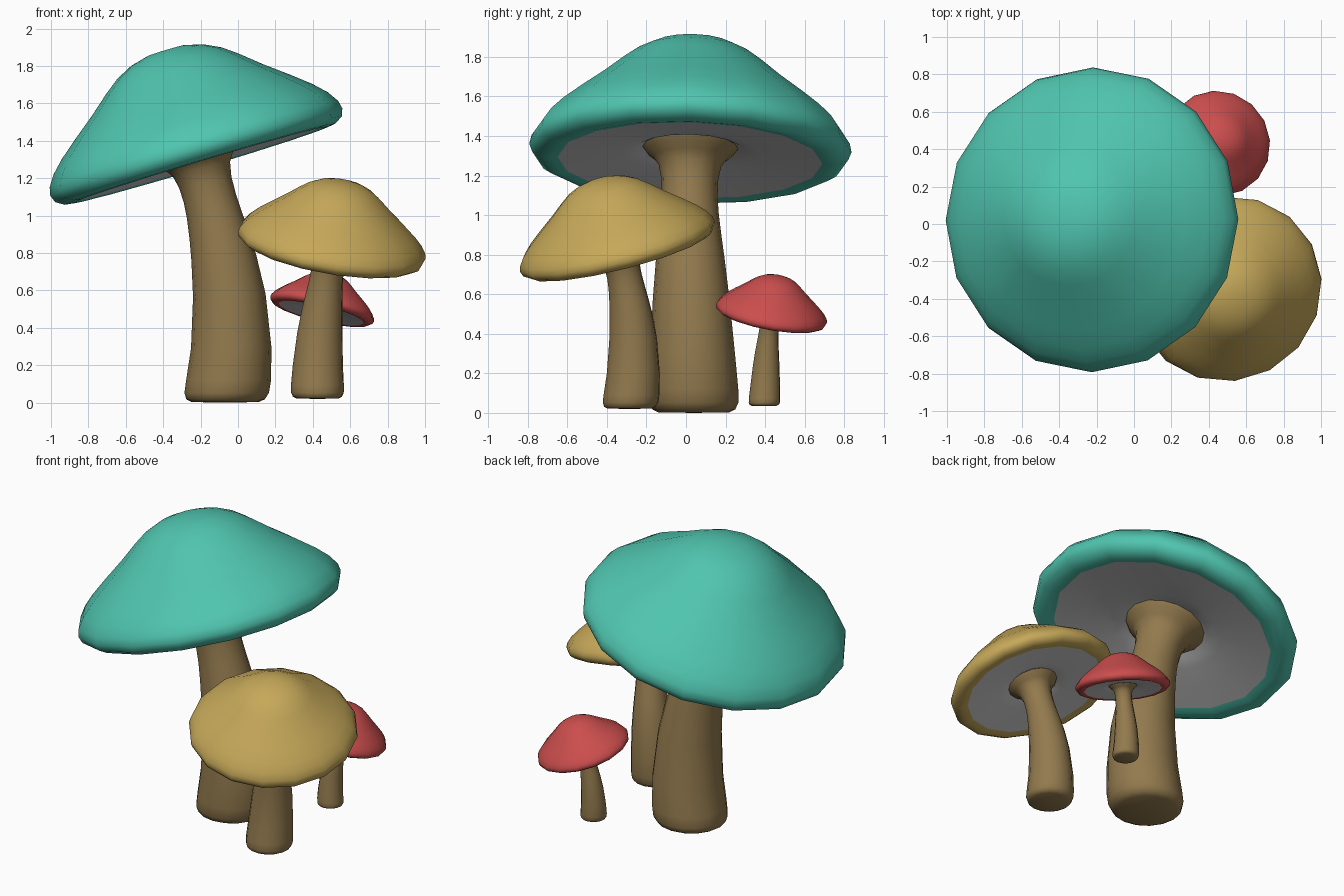
import bpy, bmesh
from math import cos, sin, tau, radians
from mathutils import Vector

if "Cube" in bpy.data.objects:
    bpy.data.objects.remove(bpy.data.objects["Cube"])

SIDES = 16
UP = Vector((0, 0, 1))

# Profiles (radius, height) in the size of the largest mushroom
CAP = [(0, .58), (.1, .577), (.2, .552), (.29, .508), (.37, .448), (.48, .355),
       (.6, .262), (.7, .18), (.765, .115), (.805, .055), (.815, .01),
       (.8, -.03), (.755, -.058), (.71, -.062), (.67, -.055)]
GILLS = [(.67, -.055), (.5, -.035), (.35, -.015), (.27, .0), (.2, .035), (0, .05)]
# Stem radius along its curved path (path parameter, radius), top to bottom
STEM = [(1.01, .242), (.99, .225), (.965, .187), (.93, .158), (.87, .143), (.8, .141),
        (.73, .147), (.64, .16), (.55, .174), (.4, .194), (.2, .215), (.08, .227),
        (.035, .226), (.012, .21), (.002, .18), (0, 0)]


def material(name, rgb):
    m = bpy.data.materials.new(name)
    m.diffuse_color = (*rgb, 1)
    m.use_nodes = True
    m.node_tree.nodes["Principled BSDF"].inputs["Base Color"].default_value = m.diffuse_color
    return m


def skin(name, rings, spin, mat=None):
    """Smooth surface through (centre, axis, radius) rings given top to bottom."""
    bm = bmesh.new()
    loops = []
    for centre, axis, r in rings:
        q = UP.rotation_difference(axis)
        loops.append([bm.verts.new(centre + q @ Vector((r * cos(a), r * sin(a), 0)))
                      for a in (spin + tau * i / SIDES for i in range(SIDES))])
    for a, b in zip(loops, loops[1:]):
        for i in range(SIDES):
            j = (i + 1) % SIDES
            bm.faces.new((a[i], b[i], b[j], a[j]))
    bmesh.ops.remove_doubles(bm, verts=bm.verts, dist=1e-5)
    for f in bm.faces:
        f.smooth = True
    me = bpy.data.meshes.new(name)
    bm.to_mesh(me)
    bm.free()
    ob = bpy.data.objects.new(name, me)
    bpy.context.collection.objects.link(ob)
    if mat:
        me.materials.append(mat)


def bezier(p, t):
    s = 1 - t
    return p[0]*s**3 + p[1]*3*s*s*t + p[2]*3*s*t*t + p[3]*t**3


def mushroom(name, scale, base, bend, rim, axis, spin, cap_mat):
    base, bend, rim = Vector(base), Vector(bend), Vector(rim)
    axis = Vector(axis).normalized()
    spin = radians(spin)
    # cap and underside share the tilted axis
    for part, profile, mat in (("cap", CAP, cap_mat), ("gills", GILLS, None)):
        skin(f"{name}_{part}",
             [(rim + axis * h * scale, axis, r * scale) for r, h in profile], spin, mat)
    # bent stem leaning into the cap
    path = (base, bend, rim - axis * .4 * scale, rim)
    skin(f"{name}_stem",
         [(bezier(path, t), UP.lerp(axis, t * t).normalized(), r * scale)
          for t, r in STEM], spin, stem_mat)


stem_mat = material("stem_brown", (.29, .195, .076))
teal = material("cap_teal", (.08, .56, .43))
yellow = material("cap_yellow", (.56, .39, .1))
red = material("cap_red", (.6, .075, .075))

mushroom("large", 1.0, (-.07, .04, 0), (.03, .03, .5),
         (-.22, .022, 1.33), (-.287, .027, .958), 0, teal)
mushroom("medium", .625, (.425, -.285, .02), (.42, -.235, .33),
         (.5, -.345, .835), (.163, -.24, .957), 5, yellow)
mushroom("small", .35, (.4, .395, .035), (.385, .405, .2),
         (.449, .431, .497), (.224, .173, .959), 4, red)
